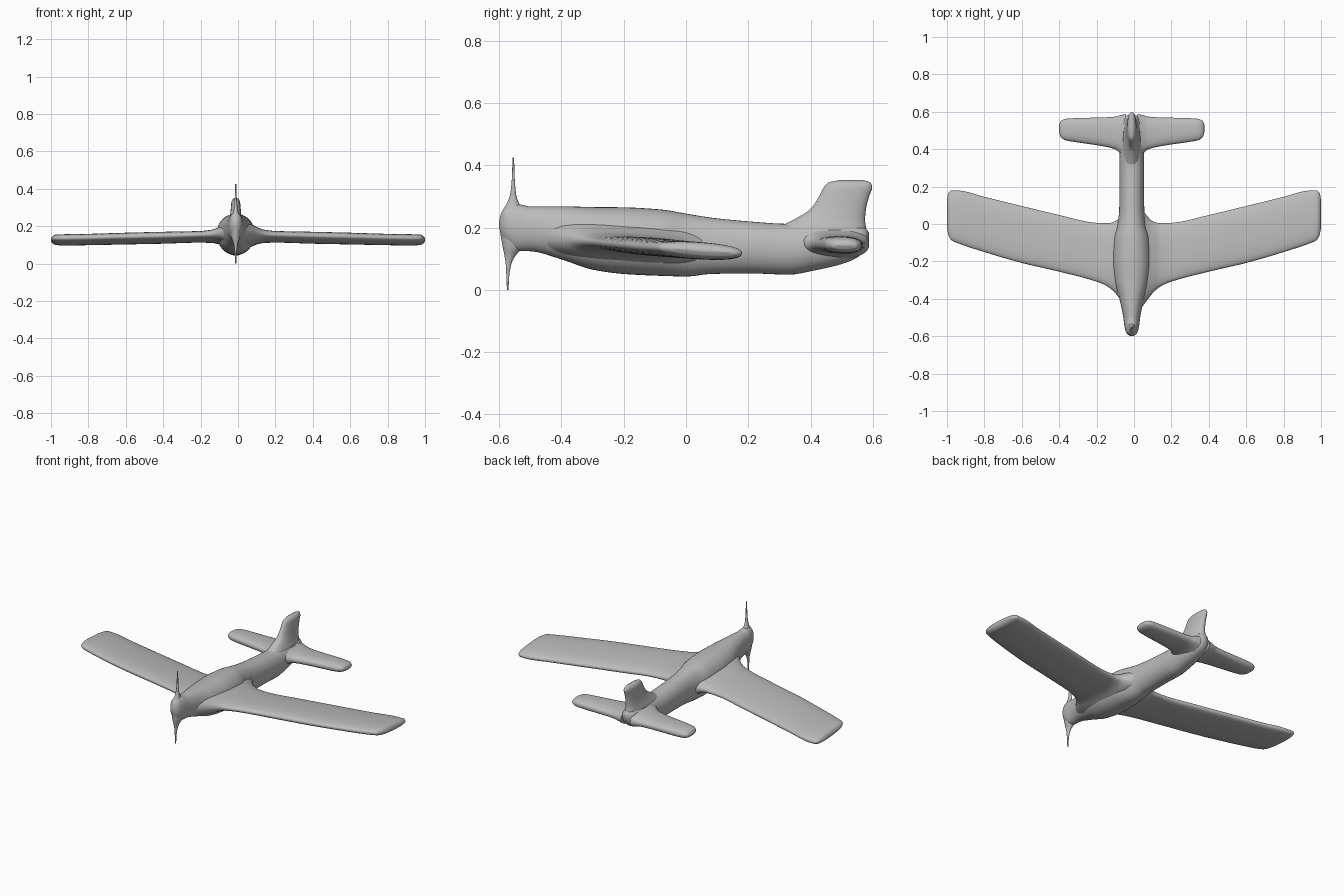
import bpy, bmesh, math

CX = -0.012  # fuselage centre line

grey = bpy.data.materials.new("plain grey")
grey.diffuse_color = (0.5, 0.5, 0.5, 1)


def resample(rows, steps=5):
    """Monotone cubic interpolation of rows along their first column."""
    n = len(rows)

    def secant(i, k):
        return (rows[i + 1][k] - rows[i][k]) / (rows[i + 1][0] - rows[i][0])

    def slope(i, k):
        if i == 0 or i == n - 1:
            return secant(min(i, n - 2), k)
        a, b = secant(i - 1, k), secant(i, k)
        return 0 if a * b <= 0 else 2 * a * b / (a + b)

    out = []
    for i in range(n - 1):
        h = rows[i + 1][0] - rows[i][0]
        for s in range(steps):
            u = s / steps
            row = [rows[i][0] + u * h]
            for k in range(1, len(rows[0])):
                p, q = rows[i][k], rows[i + 1][k]
                row.append(p * (2*u**3 - 3*u**2 + 1) + q * (3*u**2 - 2*u**3)
                           + h * slope(i, k) * (u**3 - 2*u**2 + u)
                           + h * slope(i + 1, k) * (u**3 - u**2))
            out.append(row)
    return out + [list(rows[-1])]


def loft(name, rows, place, power=2.0, sides=40, tilt=0.0):
    """Skin superellipse sections: (t, a_low, a_high, b_low, b_high)."""
    bm = bmesh.new()
    rings = []
    for t, a0, a1, b0, b1 in resample(rows):
        ring = []
        for j in range(sides):
            ang = 2 * math.pi * j / sides
            c, s = math.cos(ang), math.sin(ang)
            da = math.copysign(abs(c) ** (2 / power), c) * (a1 - a0) / 2
            db = math.copysign(abs(s) ** (2 / power), s) * (b1 - b0) / 2
            ring.append(bm.verts.new(place(t, (a0 + a1) / 2 + da,
                                           (b0 + b1) / 2 + db + tilt * da)))
        rings.append(ring)
    for r, q in zip(rings, rings[1:]):
        for j in range(sides):
            k = (j + 1) % sides
            bm.faces.new((r[j], r[k], q[k], q[j]))
    bm.faces.new(rings[0])
    bm.faces.new(rings[-1])
    bmesh.ops.recalc_face_normals(bm, faces=bm.faces)
    mesh = bpy.data.meshes.new(name)
    bm.to_mesh(mesh)
    bm.free()
    mesh.materials.append(grey)
    obj = bpy.data.objects.new(name, mesh)
    bpy.context.collection.objects.link(obj)
    bpy.ops.object.select_all(action='DESELECT')
    obj.select_set(True)
    bpy.context.view_layer.objects.active = obj
    bpy.ops.object.shade_smooth_by_angle(angle=math.radians(50))
    return obj


# Fuselage: y, half width, bottom, top
body = [(-0.60, 0.006, 0.20, 0.22), (-0.592, 0.02, 0.17, 0.25),
        (-0.575, 0.032, 0.148, 0.27), (-0.54, 0.04, 0.125, 0.275),
        (-0.50, 0.045, 0.124, 0.268), (-0.40, 0.066, 0.098, 0.268),
        (-0.30, 0.092, 0.065, 0.266), (-0.20, 0.102, 0.051, 0.265),
        (-0.08, 0.096, 0.045, 0.258), (0.0, 0.076, 0.043, 0.245),
        (0.08, 0.067, 0.051, 0.232), (0.20, 0.066, 0.053, 0.22),
        (0.33, 0.066, 0.049, 0.212), (0.42, 0.064, 0.064, 0.215),
        (0.50, 0.055, 0.083, 0.215), (0.55, 0.045, 0.104, 0.21),
        (0.575, 0.032, 0.128, 0.20), (0.587, 0.012, 0.155, 0.185)]
loft("fuselage", [(y, -w, w, lo, hi) for y, w, lo, hi in body],
     lambda t, a, b: (CX + a, t, b), power=2.1)

# Wing: x, leading edge, trailing edge, bottom, top
wing = [(0.03, -0.46, 0.10, 0.08, 0.225), (0.065, -0.415, 0.05, 0.09, 0.21),
        (0.10, -0.37, 0.015, 0.105, 0.193), (0.14, -0.335, 0.004, 0.113, 0.178),
        (0.20, -0.308, 0.006, 0.115, 0.171), (0.40, -0.255, 0.048, 0.109, 0.167),
        (0.60, -0.208, 0.096, 0.105, 0.162), (0.80, -0.15, 0.145, 0.101, 0.156),
        (0.93, -0.107, 0.178, 0.099, 0.154), (0.975, -0.087, 0.18, 0.102, 0.152),
        (0.992, -0.06, 0.165, 0.11, 0.144), (1.0, -0.02, 0.13, 0.123, 0.131)]
# Tailplane: distance from centre line, leading edge, trailing edge, bottom, top
tail = [(0.03, 0.34, 0.588, 0.10, 0.20), (0.06, 0.375, 0.582, 0.11, 0.185),
        (0.09, 0.40, 0.574, 0.115, 0.177), (0.15, 0.415, 0.57, 0.117, 0.173),
        (0.30, 0.438, 0.566, 0.117, 0.172), (0.355, 0.448, 0.562, 0.12, 0.169),
        (0.38, 0.465, 0.55, 0.129, 0.16), (0.388, 0.49, 0.53, 0.141, 0.148)]
for side, label in ((1, "right"), (-1, "left")):
    loft(label + "_wing", wing, lambda t, a, b: (side * t, a, b),
         power=2.4, tilt=-0.07)
    loft(label + "_tailplane", tail, lambda t, a, b: (CX + side * t, a, b),
         power=2.4, tilt=-0.03)

# Tail fin: z, front edge, rear edge, half thickness
fin = [(0.16, 0.28, 0.585, 0.05), (0.20, 0.30, 0.578, 0.045),
       (0.225, 0.345, 0.575, 0.037), (0.26, 0.40, 0.578, 0.03),
       (0.30, 0.427, 0.588, 0.026), (0.33, 0.443, 0.598, 0.023),
       (0.345, 0.458, 0.592, 0.016), (0.352, 0.49, 0.57, 0.005)]
loft("tail_fin", [(z, f, r, -w, w) for z, f, r, w in fin],
     lambda t, a, b: (CX + b, a, t), power=2.2)

# Propeller blades: z, front, rear, half width, flaring into the nose
upper = [(0.22, -0.596, -0.50, 0.03), (0.255, -0.588, -0.518, 0.022),
         (0.28, -0.574, -0.537, 0.013), (0.31, -0.564, -0.546, 0.008),
         (0.36, -0.559, -0.55, 0.005), (0.425, -0.557, -0.552, 0.003)]
lower = [(0.0, -0.575, -0.57, 0.003), (0.05, -0.577, -0.567, 0.005),
         (0.085, -0.579, -0.56, 0.008), (0.11, -0.583, -0.547, 0.013),
         (0.135, -0.588, -0.525, 0.022), (0.18, -0.596, -0.50, 0.03)]
for label, rows in (("upper", upper), ("lower", lower)):
    loft(label + "_propeller_blade", [(z, f, r, -w, w) for z, f, r, w in rows],
         lambda t, a, b: (CX + b, a, t), sides=24)
